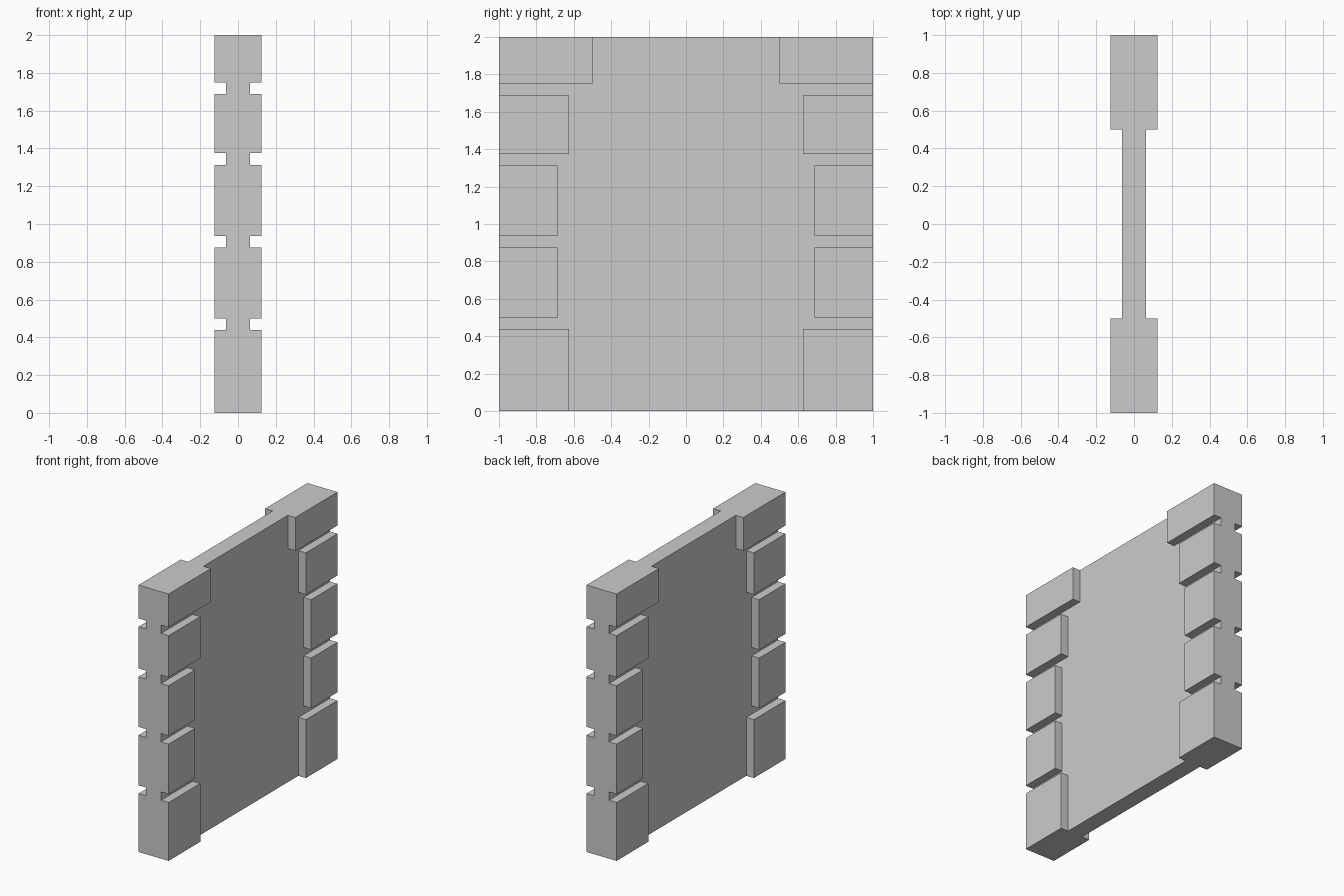
import bpy
import bmesh
from mathutils import Matrix, Vector

# Remove the default cube
default = bpy.data.objects.get("Cube")
if default:
    bpy.data.objects.remove(default, do_unlink=True)

# Plain grey stone
GREY = (0.6, 0.6, 0.6, 1)
stone = bpy.data.materials.new("grey_stone")
stone.use_nodes = True
stone.diffuse_color = GREY
stone.node_tree.nodes["Principled BSDF"].inputs["Base Color"].default_value = GREY

U = 1 / 16  # building module


def add_box(bm, low, high):
    low, high = Vector(low), Vector(high)
    matrix = Matrix.Translation((low + high) / 2) @ Matrix.Diagonal((*(high - low), 1))
    bmesh.ops.create_cube(bm, size=1, matrix=matrix)


def make_object(name, boxes):
    bm = bmesh.new()
    for low, high in boxes:
        add_box(bm, low, high)
    mesh = bpy.data.meshes.new(name)
    bm.to_mesh(mesh)
    bm.free()
    mesh.materials.append(stone)
    obj = bpy.data.objects.new(name, mesh)
    bpy.context.collection.objects.link(obj)
    return obj


# Thin wall panel
panel = make_object("wall_panel", [((-U, -1, 0), (U, 1, 2))])

# Thick edge blocks: bottom, top and width, in modules
courses = [(0, 7, 6), (8, 14, 5), (15, 21, 5), (22, 27, 6), (28, 32, 8)]
boxes = []
for bottom, top, width in courses:
    inner = 1 - width * U
    for y0, y1 in ((-1, -inner), (inner, 1)):
        boxes.append(((-2 * U, y0, bottom * U), (2 * U, y1, top * U)))
blocks = make_object("edge_blocks", boxes)
blocks.hide_render = True

# Merge the blocks and the panel into one solid
union = panel.modifiers.new("join_blocks", "BOOLEAN")
union.operation = "UNION"
union.solver = "EXACT"
union.object = blocks
bpy.context.view_layer.objects.active = panel
panel.select_set(True)
bpy.ops.object.modifier_apply(modifier=union.name)
bpy.data.objects.remove(blocks, do_unlink=True)
